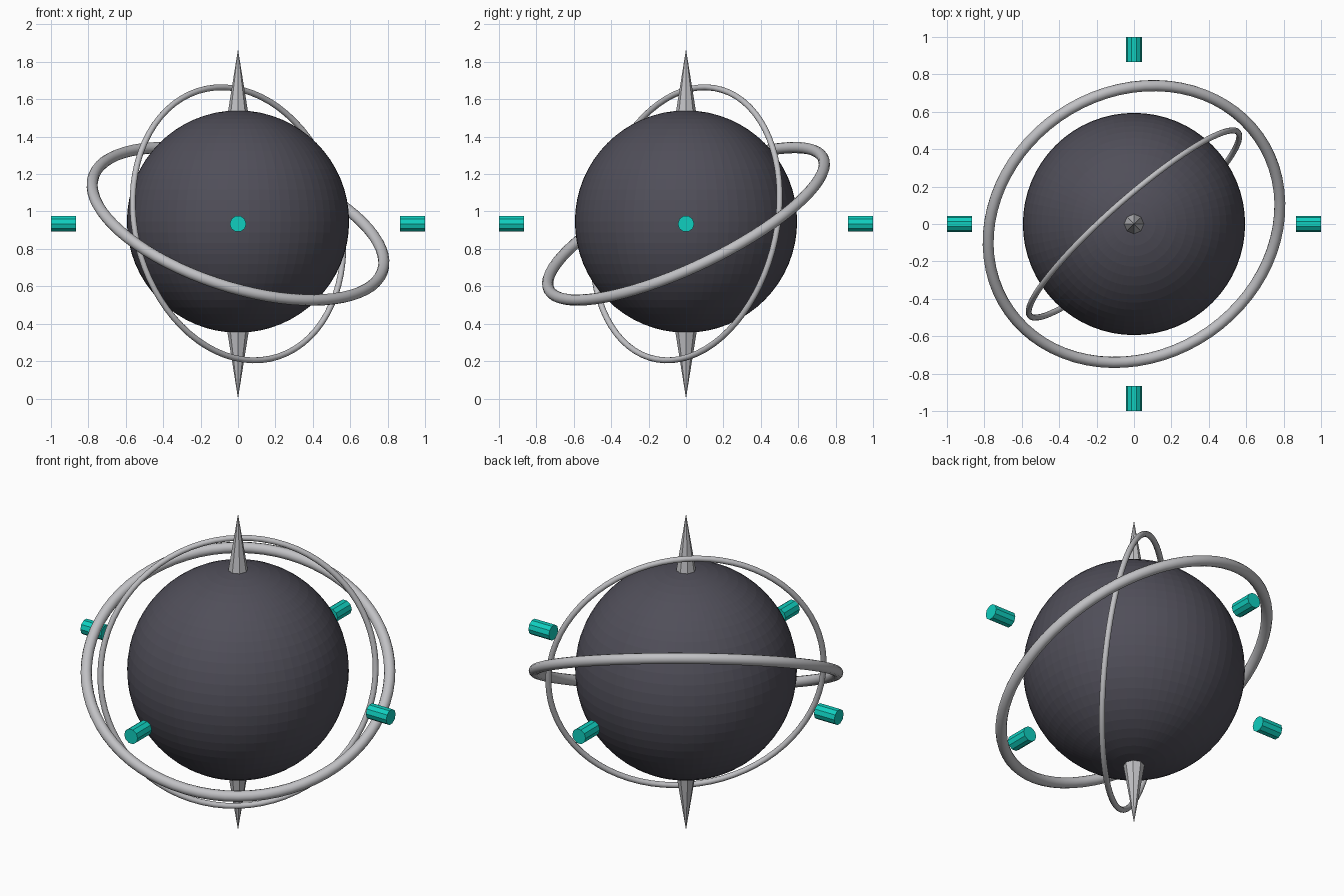
import bpy
from math import pi, radians
from mathutils import Vector, Matrix

cube = bpy.data.objects.get("Cube")
if cube:
    bpy.data.objects.remove(cube, do_unlink=True)

MID = 0.934  # height of the shared centre


def material(name, rgb):
    mat = bpy.data.materials.new(name)
    mat.use_nodes = True
    color = (*rgb, 1)
    mat.diffuse_color = color
    mat.node_tree.nodes["Principled BSDF"].inputs["Base Color"].default_value = color
    return mat


dark = material("dark slate", (0.08, 0.077, 0.1))
silver = material("silver grey", (0.53, 0.53, 0.55))
teal = material("bright teal", (0.005, 0.62, 0.52))


def finish(name, mat):
    obj = bpy.context.object
    obj.name = name
    obj.data.materials.append(mat)
    return obj


def ring(name, radius, tube, normal):
    turn = Vector((0, 0, 1)).rotation_difference(Vector(normal)).to_euler()
    bpy.ops.mesh.primitive_torus_add(
        major_radius=radius, minor_radius=tube, major_segments=72,
        minor_segments=12, location=(0, 0, MID), rotation=turn)
    finish(name, silver)
    bpy.ops.object.shade_smooth_by_angle(angle=radians(40))


# Faceted central ball
bpy.ops.mesh.primitive_uv_sphere_add(segments=64, ring_count=32, radius=0.594,
                                     location=(0, 0, 0.946))
finish("core_ball", dark)

# Two tilted rings
ring("wide_ring", 0.813, 0.03, (0.282, -0.414, 0.864))
ring("thin_ring", 0.742, 0.016, (0.651, -0.738, 0.179))

# Spikes at both poles, with bases sunk into the ball
for name, side in (("top_spike", 1), ("bottom_spike", -1)):
    bpy.ops.mesh.primitive_cone_add(
        vertices=8, radius1=0.064, radius2=0, depth=0.4,
        location=(0, 0, MID + side * (MID - 0.2)),
        rotation=(0 if side > 0 else pi, 0, 0))
    finish(name, silver)

# Four floating pods around the equator
for i, name in enumerate(("left_pod", "back_pod", "right_pod", "front_pod")):
    bpy.ops.mesh.primitive_cylinder_add(vertices=10, radius=0.044, depth=0.133)
    pod = finish(name, teal)
    pod.matrix_world = (Matrix.Rotation(i * pi / 2, 4, "Z")
                        @ Matrix.Translation((0.9335, 0, MID))
                        @ Matrix.Rotation(pi / 2, 4, "Y"))
